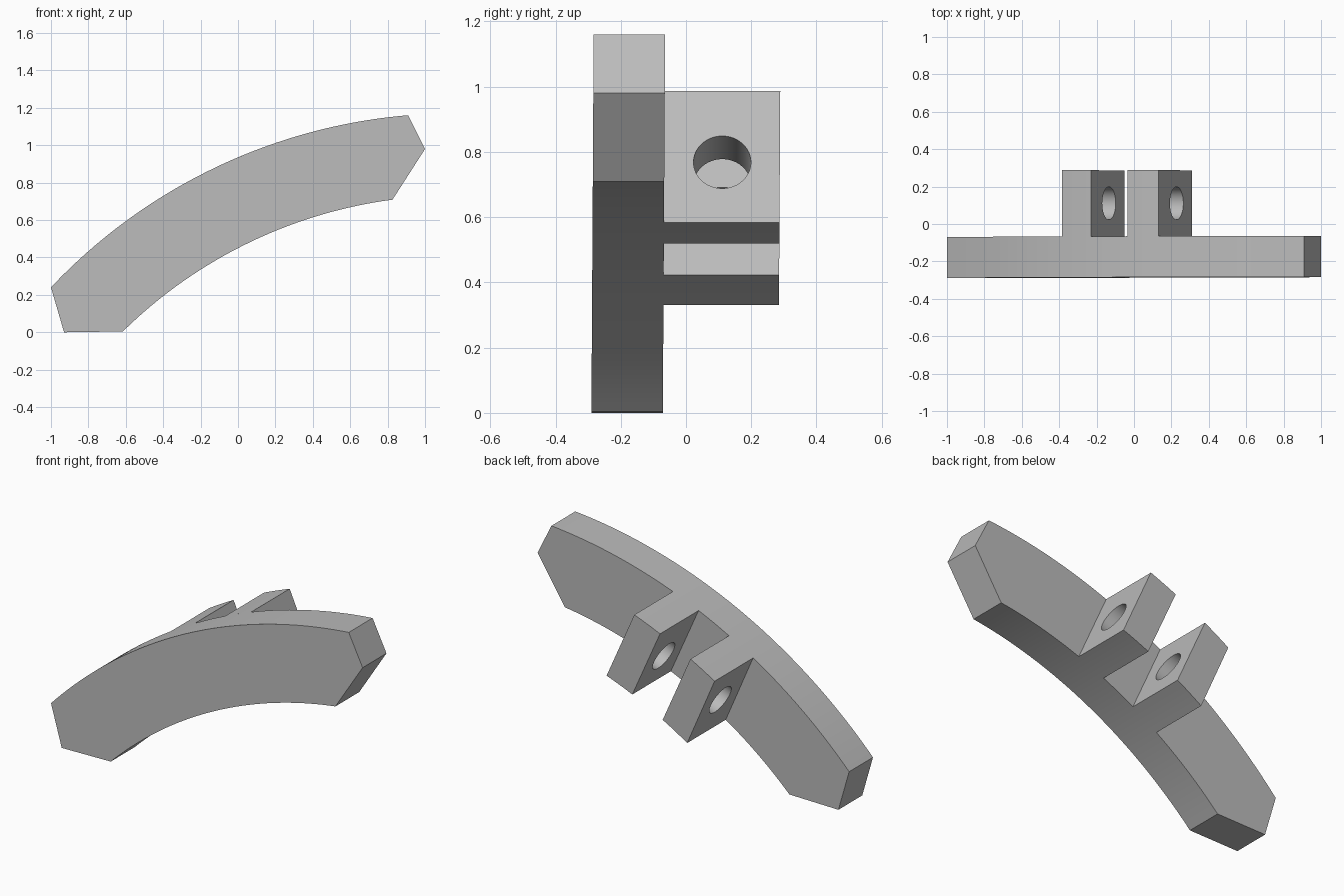
import bpy
import bmesh
from math import asin, cos, sin, radians
from mathutils import Vector

cube = bpy.data.objects.get("Cube")
if cube:
    bpy.data.objects.remove(cube, do_unlink=True)

CENTRE = Vector((1.159, -1.799))   # shared centre of both arcs (x, z)
OUTER, INNER = 2.97, 2.53
LEAN = 0.006                       # slight backward lean of the whole part
FRONT, MIDDLE, BACK = -0.29, -0.071, 0.283

grey = bpy.data.materials.new("plain grey")
grey.use_nodes = True
colour = (0.5, 0.5, 0.5, 1)
grey.diffuse_color = colour
grey.node_tree.nodes["Principled BSDF"].inputs["Base Color"].default_value = colour


def arc(radius, x0, x1, steps):
    """Points in (x, z) along an arc from x0 to x1."""
    a0, a1 = (asin((x - CENTRE.x) / radius) for x in (x0, x1))
    angles = [a0 + (a1 - a0) * i / steps for i in range(steps + 1)]
    return [CENTRE + radius * Vector((sin(a), cos(a))) for a in angles]


def extrude_profile(name, profile, y0, y1):
    """Solid made from an (x, z) outline pushed from y0 to y1."""
    bm = bmesh.new()
    rings = [[bm.verts.new((p.x, y + LEAN * p.y, p.y)) for p in profile]
             for y in (y0, y1)]
    bm.faces.new(rings[0])
    bm.faces.new(rings[1])
    n = len(profile)
    for i in range(n):
        j = (i + 1) % n
        bm.faces.new((rings[0][i], rings[0][j], rings[1][j], rings[1][i]))
    bmesh.ops.recalc_face_normals(bm, faces=bm.faces)
    mesh = bpy.data.meshes.new(name)
    bm.to_mesh(mesh)
    bm.free()
    mesh.materials.append(grey)
    obj = bpy.data.objects.new(name, mesh)
    bpy.context.collection.objects.link(obj)
    return obj


def activate(obj):
    bpy.ops.object.select_all(action="DESELECT")
    obj.select_set(True)
    bpy.context.view_layer.objects.active = obj


# Curved bar with angled ends
outline = arc(OUTER, -1.0, 0.91, 48)
outline.append(Vector((1.0, 0.98)))
outline += arc(INNER, 0.826, -0.615, 48)
outline.append(Vector((-0.93, 0.0)))
bar = extrude_profile("curved_bar", outline, FRONT, MIDDLE)

# Two lugs on the back, flush with both arcs
lugs = []
for name, top, bottom in (("right_lug", (-0.385, -0.23), (-0.05, -0.207)),
                          ("left_lug", (-0.035, 0.13), (0.31, 0.145))):
    shape = arc(OUTER, *top, 6) + arc(INNER, *bottom, 6)
    lugs.append(extrude_profile(name, shape, MIDDLE, BACK))

# One straight pin hole through both lugs
bpy.ops.mesh.primitive_cylinder_add(
    vertices=48, radius=0.088, depth=1.2, location=(0.045, 0.111, 0.689),
    rotation=(0, radians(90 - 23.5), 0))
cutter = bpy.context.object
cutter.name = "hole_cutter"
cutter.hide_render = True
cutter.data.materials.append(grey)
for lug in lugs:
    hole = lug.modifiers.new("pin_hole", "BOOLEAN")
    hole.operation = "DIFFERENCE"
    hole.solver = "EXACT"
    hole.object = cutter
    activate(lug)
    bpy.ops.object.modifier_apply(modifier=hole.name)
bpy.data.objects.remove(cutter, do_unlink=True)

# Smooth the curved faces and keep the corners crisp
for obj in [bar] + lugs:
    activate(obj)
    bpy.ops.object.shade_smooth_by_angle(angle=radians(20))
